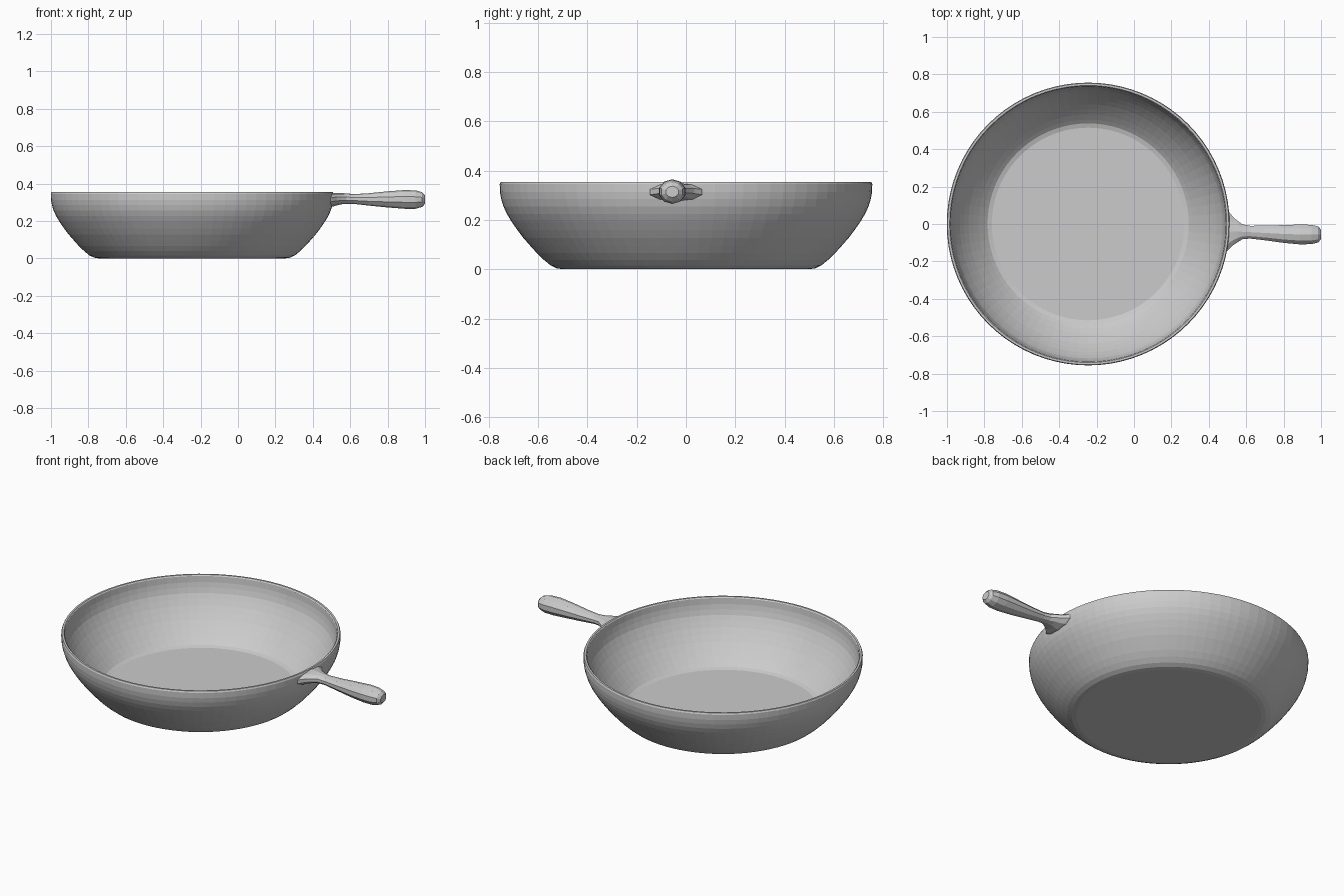
import bpy
import math


def make_object(name, verts, faces):
    mesh = bpy.data.meshes.new(name)
    mesh.from_pydata(verts, [], faces)
    mesh.update()
    obj = bpy.data.objects.new(name, mesh)
    bpy.context.collection.objects.link(obj)
    return obj


def loft(name, rings):
    """Skin equal-sized closed rings and cap both ends."""
    n = len(rings[0])
    verts = [p for ring in rings for p in ring]
    faces = [(k * n + i, k * n + (i + 1) % n, (k + 1) * n + (i + 1) % n, (k + 1) * n + i)
             for k in range(len(rings) - 1) for i in range(n)]
    faces.append(tuple(reversed(range(n))))
    faces.append(tuple(range((len(rings) - 1) * n, len(rings) * n)))
    return make_object(name, verts, faces)


CX = -0.245      # pan centre
SEGMENTS = 80

# Pan body: outer wall, rolled rim, then inner wall down to the floor
outer = [(0.50, 0.0), (0.525, 0.004), (0.55, 0.016), (0.577, 0.038), (0.605, 0.065),
         (0.632, 0.095), (0.66, 0.127), (0.685, 0.16), (0.708, 0.193), (0.727, 0.225),
         (0.741, 0.255), (0.750, 0.285), (0.755, 0.313), (0.756, 0.345), (0.752, 0.354)]
inner = [(0.741, 0.354), (0.736, 0.348), (0.733, 0.313), (0.727, 0.285), (0.718, 0.255),
         (0.704, 0.228), (0.686, 0.197), (0.664, 0.165), (0.640, 0.133), (0.613, 0.102),
         (0.586, 0.073), (0.558, 0.046), (0.538, 0.029), (0.515, 0.022)]
angles = [2 * math.pi * i / SEGMENTS for i in range(SEGMENTS)]
pan = loft("pan_body", [[(CX + r * math.cos(a), r * math.sin(a), z) for a in angles]
                        for r, z in outer + inner])

# Handle: faceted grip with a flared bracket; x, half width, half height, centre z
HY = -0.04
SIDES = 10
sections = [(0.503, 0.118, 0.036, 0.312), (0.515, 0.108, 0.036, 0.314),
            (0.535, 0.078, 0.033, 0.317), (0.555, 0.060, 0.030, 0.319),
            (0.580, 0.042, 0.028, 0.319), (0.620, 0.036, 0.026, 0.317),
            (0.700, 0.041, 0.033, 0.315), (0.800, 0.050, 0.043, 0.315),
            (0.890, 0.056, 0.050, 0.315), (0.950, 0.054, 0.049, 0.314),
            (0.985, 0.045, 0.039, 0.314), (1.000, 0.027, 0.023, 0.314)]
rings = []
for x, w, h, z in sections:
    cy = HY - 0.016 * min(1.0, max(0.0, (x - 0.55) / 0.3))   # slight sideways lean
    ring = []
    for i in range(SIDES):
        a = 2 * math.pi * (i + 0.5) / SIDES
        y = cy + w * math.cos(a)
        # near the pan the rings bend around the wall
        bend = 0.75 - math.sqrt(0.75 ** 2 - y * y)
        fade = max(0.0, 1 - (x - 0.503) / 0.06)
        ring.append((x - bend * fade - 0.004 * fade, y, z + h * math.sin(a)))
    rings.append(ring)
loft("handle", rings)
